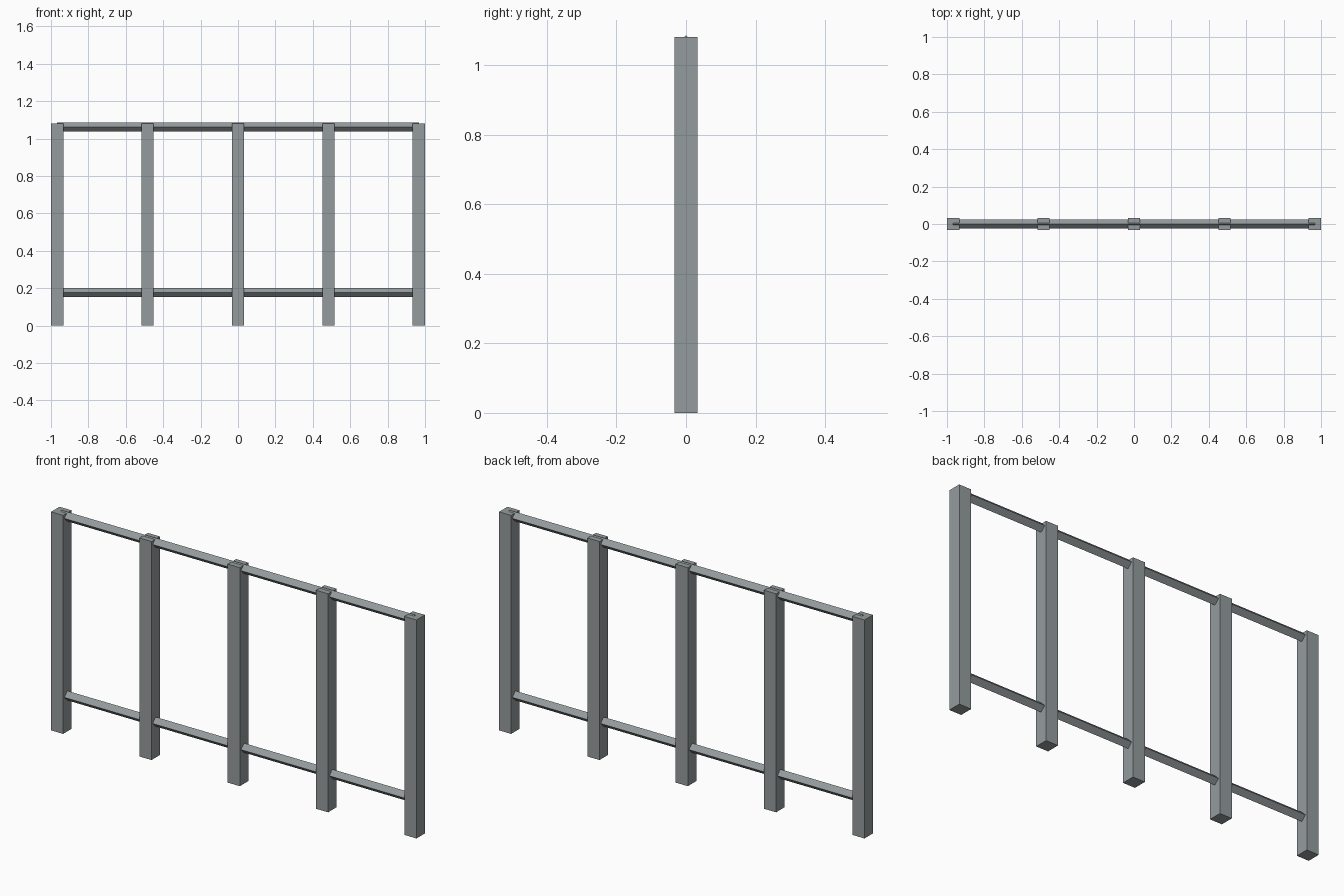
import bpy
from math import radians

if "Cube" in bpy.data.objects:
    bpy.data.objects.remove(bpy.data.objects["Cube"])

POST_W = 0.066
POST_H = 1.081
END_X = 1.0 - POST_W / 2
RAIL_R = 0.0235

# Painted steel grey for every part
steel = bpy.data.materials.new("steel_grey")
steel.diffuse_color = (0.30, 0.33, 0.34, 1)
steel.use_nodes = True
steel.node_tree.nodes["Principled BSDF"].inputs["Base Color"].default_value = steel.diffuse_color


def post(name, x):
    bpy.ops.mesh.primitive_cube_add(size=1, location=(x, 0, POST_H / 2))
    ob = bpy.context.object
    ob.name = name
    ob.scale = (POST_W, POST_W, POST_H)
    bpy.ops.object.transform_apply(location=False, rotation=False, scale=True)
    ob.data.materials.append(steel)


def rail(name, z):
    # Square bar turned on edge, running between the end post centres
    side = RAIL_R * 2 ** 0.5
    bpy.ops.mesh.primitive_cube_add(size=1, location=(0, 0, z))
    ob = bpy.context.object
    ob.name = name
    ob.scale = (2 * END_X, side, side)
    ob.rotation_euler = (radians(45), 0, 0)
    bpy.ops.object.transform_apply(location=False, rotation=True, scale=True)
    ob.data.materials.append(steel)


# Five evenly spaced upright posts
for i in range(5):
    post(f"post_{i + 1}", -END_X + i * END_X / 2)

# Two horizontal rails; the top one just breaks through the post tops
rail("bottom_rail", 0.177)
rail("top_rail", 1.0625)
